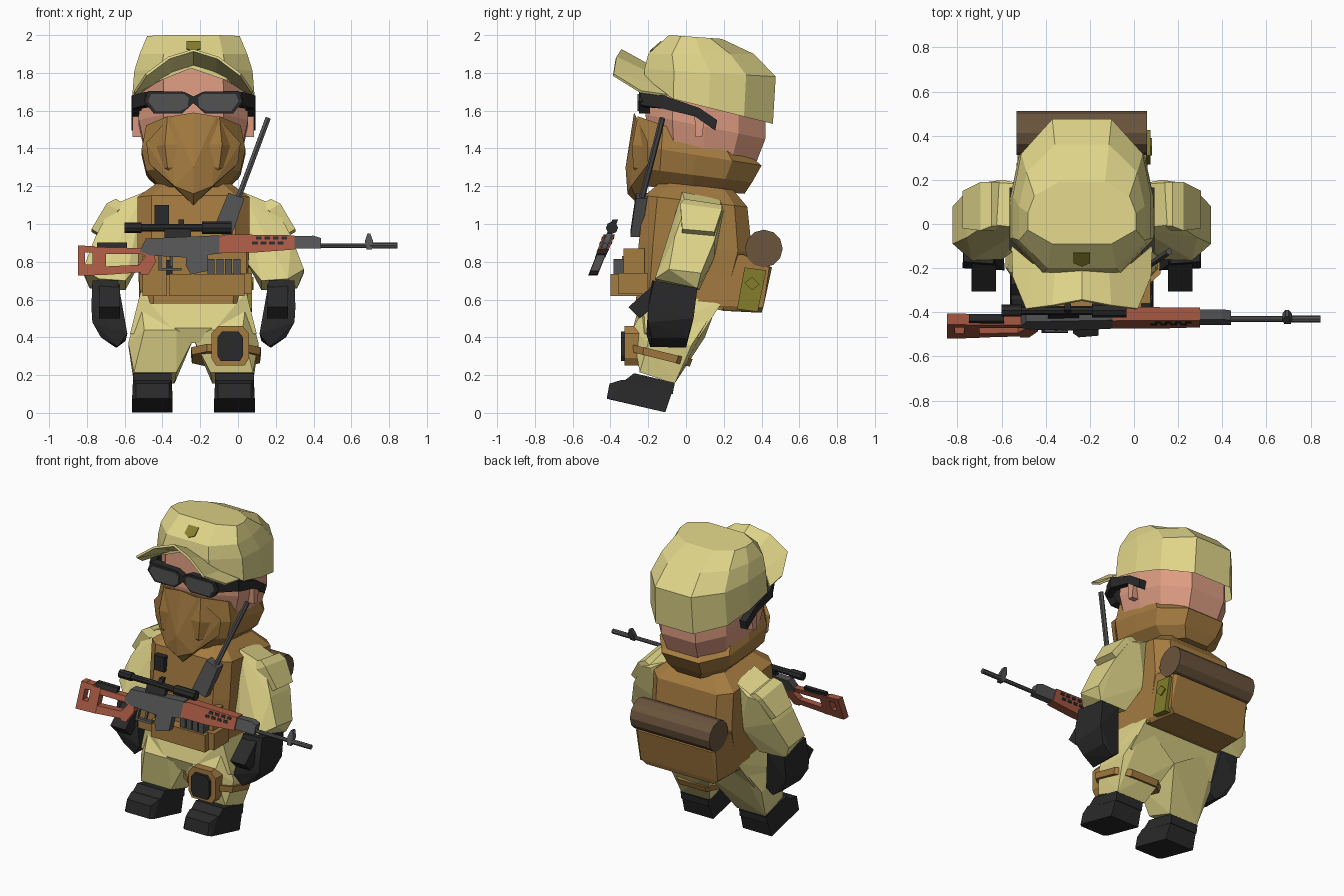
import bpy, bmesh, math
from mathutils import Vector

CX = -0.236  # body centre line


def mat(name, r, g, b):
    m = bpy.data.materials.new(name)
    m.diffuse_color = (r, g, b, 1)
    return m


KHAKI = mat("khaki cloth", .74, .66, .25)
TAN = mat("tan canvas", .376, .20, .052)
SKIN = mat("skin", .72, .33, .22)
BLACK = mat("black", .023, .023, .024)
GREY = mat("gun grey", .085, .085, .088)
WOOD = mat("red wood", .38, .098, .055)
ROLL = mat("roll brown", .145, .09, .047)
OLIVE = mat("olive", .23, .205, .025)


def finish(bm, name, m):
    bmesh.ops.recalc_face_normals(bm, faces=bm.faces)
    me = bpy.data.meshes.new(name)
    bm.to_mesh(me)
    bm.free()
    me.materials.append(m)
    ob = bpy.data.objects.new(name, me)
    bpy.context.collection.objects.link(ob)
    return ob


def hull(name, pts, m, s=1, both=False):
    """Convex solid; x is measured from the body centre, s=-1 mirrors it."""
    bm = bmesh.new()
    for x, y, z in pts:
        for k in ((1, -1) if both else (s,)):
            if not (both and x == 0 and k < 0):
                bm.verts.new((CX + k * x, y, z))
    r = bmesh.ops.convex_hull(bm, input=bm.verts)
    bmesh.ops.delete(bm, geom=list({v for v in r["geom_interior"] + r["geom_unused"]
                                    if isinstance(v, bmesh.types.BMVert)}), context='VERTS')
    bmesh.ops.dissolve_limit(bm, angle_limit=math.radians(3), verts=bm.verts, edges=bm.edges)
    return finish(bm, name, m)


def box(name, x0, x1, y0, y1, z0, z1, m):
    return hull(name, [(x, y, z) for x in (x0, x1) for y in (y0, y1) for z in (z0, z1)], m)


def loft(name, rings, m, cx=0, lift=0, taper=0, sq=.55, closed=True):
    """Rings: (front y, front z, back y, back z, half width); lift arches the first
    ring's front, taper narrows the back, sq sets how square the corners are."""
    half = [(0, -1), (sq, -1), (1, -sq), (1, 0), (1, sq), (sq, 1), (0, 1)]
    outline = half + [(-u, v) for u, v in reversed(half[1:-1])]
    bm = bmesh.new()
    rows = []
    for i, (yf, zf, yb, zb, hw) in enumerate(rings):
        row = []
        for u, v in outline:
            t = (v + 1) / 2
            z = zf + (zb - zf) * t
            if i == 0:
                z += lift * max(0, -v) * (1 - abs(u))
            x = CX + cx + hw * u * (1 - taper * max(0, v))
            row.append(bm.verts.new((x, yf + (yb - yf) * t, z)))
        rows.append(row)
    n = len(outline)
    for a, b in zip(rows, rows[1:]):
        for i in range(n):
            bm.faces.new((a[i], a[(i + 1) % n], b[(i + 1) % n], b[i]))
    if closed:
        bm.faces.new(rows[0])
    bm.faces.new(rows[-1])
    return finish(bm, name, m)


def prism(name, pts, vec, m):
    bm = bmesh.new()
    f = bm.faces.new([bm.verts.new(p) for p in pts])
    r = bmesh.ops.extrude_face_region(bm, geom=[f], use_keep_orig=True)
    bmesh.ops.translate(bm, vec=vec, verts=[v for v in r["geom"] if isinstance(v, bmesh.types.BMVert)])
    return finish(bm, name, m)


def rod(name, p, q, r, m, n=8):
    p, q = Vector(p), Vector(q)
    bm = bmesh.new()
    bmesh.ops.create_cone(bm, cap_ends=True, segments=n, radius1=r, radius2=r, depth=(q - p).length)
    bm.transform((q - p).to_track_quat('Z', 'Y').to_matrix().to_4x4())
    bmesh.ops.translate(bm, vec=(p + q) / 2, verts=bm.verts)
    return finish(bm, name, m)


# head and cap
loft("head", [(-.18, 1.35, .35, 1.27, .24), (-.215, 1.58, .42, 1.45, .29), (-.2, 1.86, .42, 1.6, .285)],
     SKIN, taper=.2)
loft("cap", [(-.22, 1.70, .46, 1.53, .325), (-.22, 1.82, .475, 1.78, .313), (-.2, 1.9, .36, 1.9, .285),
             (-.09, 2.0, .19, 1.98, .245)], KHAKI, lift=.13, taper=.22, closed=False)
bm = bmesh.new()
outer = [(0, -.345, 1.92), (.13, -.37, 1.88), (.25, -.385, 1.79), (.31, -.24, 1.70)]
inner = [(0, -.2, 1.84), (.12, -.2, 1.80), (.22, -.18, 1.74), (.315, -.1, 1.68)]
rows = [[bm.verts.new((CX + s * x, y, z)) for s, (x, y, z) in
         [(-1, p) for p in reversed(row[1:])] + [(1, p) for p in row]] for row in (outer, inner)]
for i in range(6):
    bm.faces.new((rows[0][i], rows[0][i + 1], rows[1][i + 1], rows[1][i]))
brim = finish(bm, "cap_brim", KHAKI)
mod = brim.modifiers.new("thickness", 'SOLIDIFY')
mod.thickness, mod.offset = .014, 0
prism("cap_badge", [(CX + x, y - .005, z + .004) for x, y, z in
                    ((-.037, -.128, 1.965), (.037, -.128, 1.965), (.037, -.173, 1.925),
                     (0, -.188, 1.911), (-.037, -.173, 1.925))], (0, .007, -.006), OLIVE)

# scarf over the face, with a hanging point at the front
loft("scarf", [(-.255, 1.57, .34, 1.36, .25), (-.285, 1.42, .40, 1.31, .275),
               (-.28, 1.3, .35, 1.22, .25), (-.22, 1.2, .31, 1.16, .17)], TAN, taper=.1)
hull("scarf_point", [(0, -.275, 1.59), (0, -.32, 1.30), (.25, -.2, 1.43), (.235, -.2, 1.32), (.12, -.265, 1.57),
                     (.1, -.29, 1.2), (0, -.25, 1.10), (0, -.31, 1.16)], TAN, both=True)

# goggles and ears
frame = [(0, 1.675), (.05, 1.70), (.24, 1.705), (.262, 1.65), (.21, 1.585), (.06, 1.585), (0, 1.64)]
lens = [(.025, 1.67), (.05, 1.688), (.225, 1.688), (.24, 1.65), (.2, 1.598), (.07, 1.598), (.03, 1.62)]
temple = [(-.12, 1.68), (.07, 1.615), (.165, 1.55), (.155, 1.495), (.045, 1.57), (-.12, 1.61)]
for s in (1, -1):
    hull("goggle_frame", [(x, y, z) for x, z in frame for y in (-.25, -.19)], BLACK, s)
    hull("goggle_lens", [(x, y, z) for x, z in lens for y in (-.256, -.249)], GREY, s)
    hull("goggle_corner", [(.22, -.245, 1.70), (.22, -.245, 1.62), (.255, -.24, 1.70), (.255, -.24, 1.63),
                           (.328, -.11, 1.68), (.328, -.11, 1.61), (.28, -.11, 1.68), (.28, -.11, 1.61)], BLACK, s)
    prism("goggle_temple", [(CX + s * .275, y, z) for y, z in temple], (s * .053, 0, 0), BLACK)
    hull("ear", [(x, y, z) for x in (.26, .322) for y, z in ((.05, 1.46), (.085, 1.46), (.045, 1.58), (.1, 1.57))],
         SKIN, s)

# vest, back bag, bed roll and side pouch
loft("vest", [(-.265, .58, .26, .54, .28), (-.25, .9, .35, .85, .297),
              (-.22, 1.15, .325, 1.09, .297), (-.13, 1.225, .25, 1.18, .19)], TAN, sq=.75)
hull("back_bag", [(.292, .1, .80), (.285, .06, .57), (.292, .44, .77), (.27, .455, .77), (.292, .3, .84),
                  (.285, .41, .56), (.25, .40, .53), (.27, .2, .54)], TAN, both=True)
rod("bed_roll", (CX - .295, .412, .87), (CX + .295, .412, .87), .1, ROLL, 12)
prism("side_pouch", [(CX + .27, y, z) for y, z in ((.31, .77), (.425, .755), (.38, .535), (.27, .55))],
      (.04, 0, 0), OLIVE)
hull("pouch_button", [(x, y, z) for x in (.30, .318) for y, z in
                      ((.31, .69), (.35, .72), (.39, .68), (.35, .65))], OLIVE)

for s in (1, -1):
    # sleeves, shoulder pads and gloves
    hull("sleeve", [(.26, -.02, 1.17), (.26, .18, 1.13), (.43, 0, 1.10), (.43, .19, 1.06), (.52, -.06, .93),
                    (.52, .15, .91), (.585, -.09, .76), (.585, .08, .74), (.5, -.165, .71), (.55, .06, .66),
                    (.36, -.16, .70), (.36, .07, .65), (.28, -.1, .8), (.28, .15, .82), (.36, .2, 1.07)], KHAKI, s)
    hull("shoulder_pad", [(x + k * .03, y, z + k * .018) for k in (-1, 1) for x, y, z in
                          ((.38, -.01, 1.115), (.38, .19, 1.085), (.43, -.03, 1.09), (.43, .19, 1.06),
                           (.51, -.02, .955), (.51, .15, .94))], KHAKI, s)
    hull("glove", [(.40, -.18, .70), (.41, .06, .66), (.535, -.17, .70), (.535, .06, .66), (.40, -.2, .57),
                   (.54, -.2, .56), (.535, -.2, .48), (.535, .04, .5), (.35, -.21, .42), (.36, 0, .38),
                   (.40, -.19, .35), (.41, 0, .345), (.49, -.18, .40), (.49, .01, .40)], BLACK, s)
    hull("thumb", [(x, y, z) for x in (.39, .50) for y, z in
                   ((-.305, .56), (-.245, .50), (-.16, .57), (-.17, .68), (-.2, .65))], BLACK, s)
    # trouser legs and boots
    hull("trouser_leg", [(0, -.24, .39), (0, .1, .40), (.345, -.2, .37), (.345, .03, .36), (.26, -.285, .44),
                         (.09, -.285, .44), (.09, -.245, .215), (.315, -.245, .215), (.10, -.06, .155),
                         (.315, -.06, .155), (.1, .045, .34), (.3, .045, .34), (.28, -.2, .6), (.28, .16, .56)],
         KHAKI, s)
    hull("boot_toe", [(x, y, z) for y, z, a, b in
                      ((-.28, .17, .12, .315), (-.06, .15, .12, .315), (-.11, .003, .11, .325),
                       (-.42, .075, .13, .305), (-.40, .072, .11, .325), (-.405, .155, .13, .305),
                       (-.34, .175, .115, .32)) for x in (a, b)], BLACK, s)
    hull("boot_ankle", [(x, y, z) for y, z in ((-.275, .21), (-.06, .16), (-.07, .1), (-.34, .16))
                        for x in (.115, .32)], BLACK, s)
hull("trouser_hips", [(.28, -.23, .64), (.28, .2, .6), (.335, -.215, .42), (.32, .07, .40), (.12, -.28, .45),
                      (.12, .16, .55), (.05, -.25, .37), (.05, .06, .39)], KHAKI, both=True)

# thigh strap with holster pouch
loft("thigh_strap", [(-.30, .325, .02, .245, .18), (-.30, .365, .035, .285, .185)], TAN, cx=.172)
octo = [(.12, .25), (.27, .25), (.295, .29), (.295, .42), (.26, .46), (.13, .46), (.095, .42), (.095, .29)]
hull("thigh_pouch", [(x, y, z) for x, z in octo for y in (-.325, -.25)], TAN)
hull("thigh_pouch_front", [(.195 + (x - .195) * .68, y, .352 + (z - .355) * .74) for x, z in octo
                           for y in (-.345, -.31)], BLACK)

# chest kit: pouches, magazines, box and radio
box("belt_pouch_wide", -.13, .27, -.40, -.22, .62, .735, TAN)
box("belt_pouch_back", -.13, .28, -.33, -.22, .70, .87, TAN)
box("belt_pouch_left", -.27, -.14, -.34, -.22, .62, .83, TAN)
box("belt_pouch_side", .2, .31, -.36, -.2, .63, .74, TAN)
for i in range(4):
    box("spare_magazine", .075 + i * .046, .112 + i * .046, -.385, -.3, .72, .815, GREY)
box("belt_clip", -.145, -.11, -.345, -.24, .73, .81, BLACK)
box("chest_box", -.205, -.13, -.265, -.2, 1.0, 1.1, BLACK)
hull("radio", [(x, y + d, z) for d in (-.03, .03) for x, y, z in
               ((.10, -.265, .96), (.20, -.265, .93), (.185, -.235, 1.165), (.27, -.235, 1.135))], GREY)
rod("radio_antenna", (CX + .235, -.235, 1.13), (CX + .395, -.125, 1.56), .016, GREY, 6)


# rifle: profiles in x, z on a plane that leans back
def lean(z):
    return -.43 + .4 * (z - .885)


def slab(name, pts, t, m):
    return prism(name, [(x, lean(z) - t / 2, z) for x, z in pts], (0, t, 0), m)


def bar(name, x0, x1, z0, z1, t, m):
    return slab(name, [(x0, z0), (x1, z0), (x1, z1), (x0, z1)], t, m)


def tube(name, x0, x1, z, r, m, n=8):
    return rod(name, (x0, lean(z), z), (x1, lean(z), z), r, m, n)


bar("butt_end", -.847, -.81, .727, .886, .05, WOOD)
bar("butt_front", -.77, -.70, .73, .878, .05, WOOD)
bar("butt_top", -.82, -.76, .85, .884, .05, WOOD)
bar("butt_bottom", -.82, -.76, .728, .785, .05, WOOD)
bar("stock_top", -.71, -.46, .84, .873, .045, WOOD)
slab("stock_bottom", [(-.71, .73), (-.50, .745), (-.50, .785), (-.71, .775)], .045, WOOD)
slab("grip", [(-.53, .85), (-.45, .865), (-.435, .80), (-.475, .732), (-.515, .732), (-.525, .785), (-.49, .83)],
     .045, WOOD)
bar("cheek_pad", -.747, -.588, .872, .902, .03, BLACK)
slab("receiver", [(-.52, .855), (-.488, .923), (-.098, .94), (-.087, .845), (-.28, .823), (-.467, .833)], .055, GREY)
slab("magazine", [(-.272, .85), (-.16, .85), (-.16, .752), (-.25, .733), (-.277, .78)], .045, GREY)
bar("trigger_guard", -.42, -.30, .755, .768, .025, GREY)
bar("guard_post", -.42, -.405, .755, .84, .025, GREY)
bar("trigger", -.36, -.345, .775, .84, .015, GREY)
slab("handguard", [(-.098, .85), (-.098, .935), (-.06, .945), (.298, .94), (.298, .865), (.1, .85)], .06, WOOD)
for i in range(4):
    for j in range(2):
        x = .095 + i * .045 - j * .02
        bar("handguard_slot", x, x + .03, .917 - j * .025, .933 - j * .025, .066, BLACK)
slab("gas_block", [(.29, .87), (.29, .935), (.40, .938), (.44, .925), (.44, .87)], .045, GREY)
tube("barrel", .43, .845, .885, .013, GREY)
tube("muzzle", .70, .845, .885, .016, GREY)
slab("front_sight", [(.68, .865), (.71, .865), (.715, .91), (.70, .95), (.685, .95), (.672, .91)], .03, GREY)
tube("scope_tube", -.53, -.16, .98, .02, BLACK)
tube("scope_eyepiece", -.6, -.51, .98, .028, BLACK)
tube("scope_objective", -.19, -.035, .98, .032, BLACK)
bar("scope_mount", -.39, -.25, .92, .975, .03, BLACK)
bar("scope_turret", -.315, -.285, .985, 1.025, .03, BLACK)
